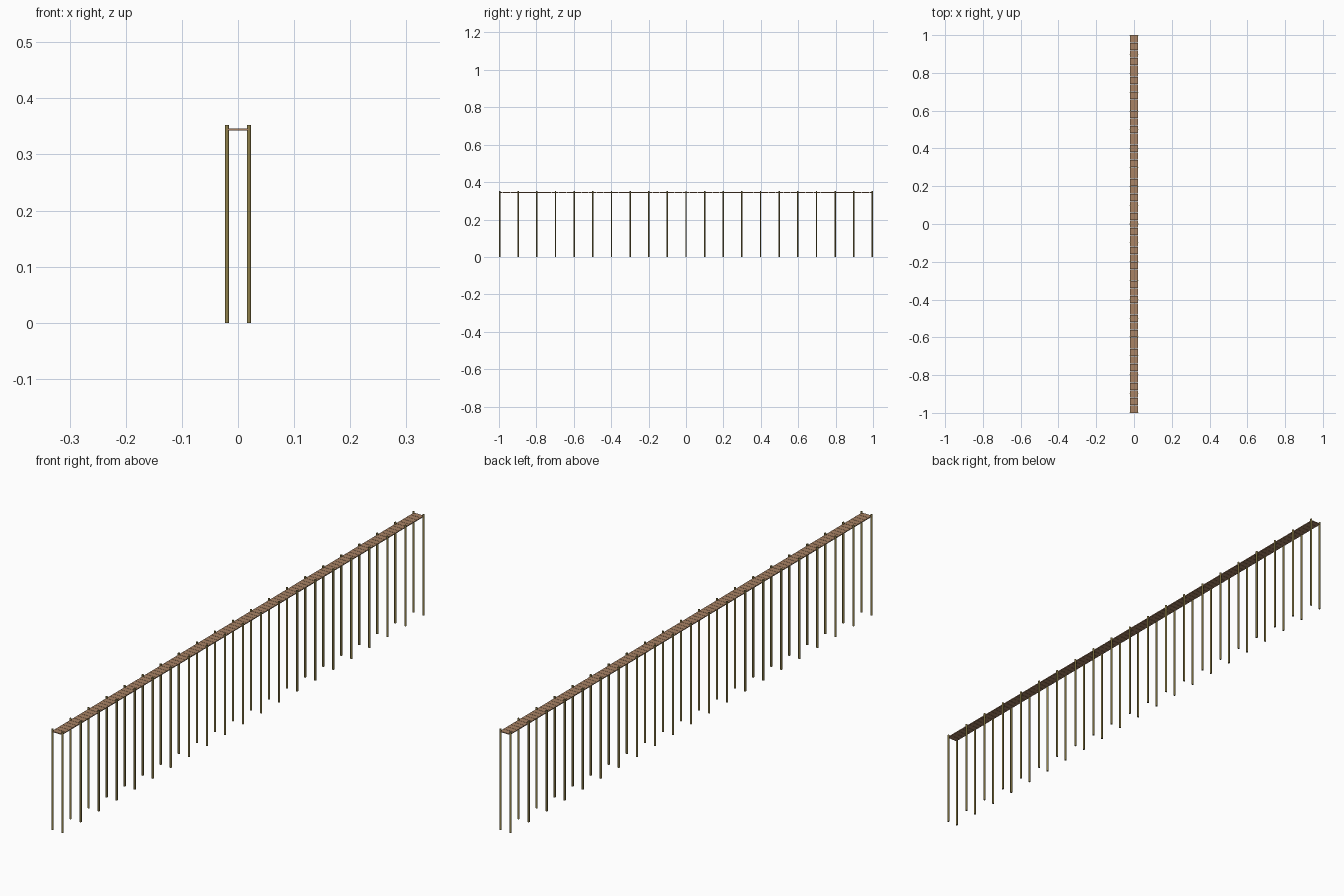
import bpy, bmesh
from mathutils import Matrix

if "Cube" in bpy.data.objects:
    bpy.data.objects.remove(bpy.data.objects["Cube"])

def material(name, color):
    m = bpy.data.materials.new(name)
    m.diffuse_color = (*color, 1)
    m.use_nodes = True
    m.node_tree.nodes["Principled BSDF"].inputs["Base Color"].default_value = m.diffuse_color
    return m

def finish(bm, name, mat):
    me = bpy.data.meshes.new(name)
    bm.to_mesh(me)
    bm.free()
    me.materials.append(mat)
    ob = bpy.data.objects.new(name, me)
    bpy.context.collection.objects.link(ob)
    return ob

wood = material("plank_wood", (0.40, 0.23, 0.13))
post_wood = material("post_wood", (0.28, 0.22, 0.07))

# Walkway: narrow cross planks along the whole length
PLANKS = 100
pitch = 2.0 / PLANKS
bm = bmesh.new()
for i in range(PLANKS):
    y = -1 + pitch * (i + 0.5)
    scale = Matrix.Diagonal((0.040, pitch * 0.95, 0.003, 1))
    bmesh.ops.create_cube(bm, size=1, matrix=Matrix.Translation((0, y, 0.3445)) @ scale)
finish(bm, "deck_planks", wood)

# Posts: 21 pairs of round piles rising just above the deck
POSTS = 21
R, H = 0.0036, 0.352
for side, x in (("left", -0.0195), ("right", 0.0195)):
    bm = bmesh.new()
    for i in range(POSTS):
        y = (-1 + R) + (2 - 2 * R) * i / (POSTS - 1)
        bmesh.ops.create_cone(bm, cap_ends=True, segments=8, radius1=R, radius2=R, depth=H,
                              matrix=Matrix.Translation((x, y, H / 2)))
    ob = finish(bm, side + "_posts", post_wood)
    bpy.ops.object.select_all(action='DESELECT')
    bpy.context.view_layer.objects.active = ob
    ob.select_set(True)
    bpy.ops.object.shade_smooth_by_angle(angle=0.9)
